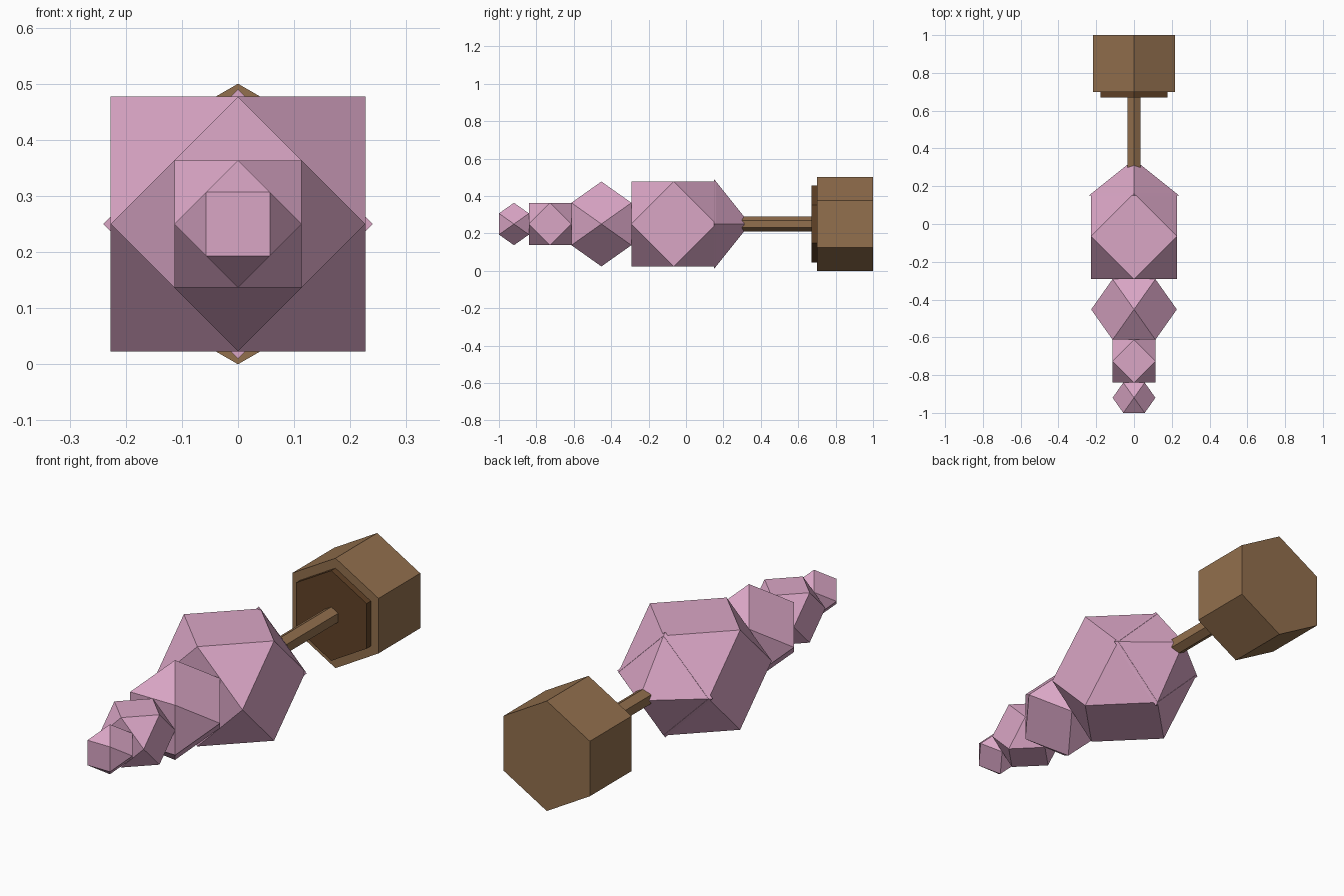
import bpy, bmesh
from math import sin, cos, pi, sqrt

if "Cube" in bpy.data.objects:
    bpy.data.objects.remove(bpy.data.objects["Cube"])

AXIS_Z = 0.25  # height of the long axis, which runs along y


def material(name, colour):
    m = bpy.data.materials.new(name)
    m.diffuse_color = (*colour, 1)
    m.use_nodes = True
    m.node_tree.nodes["Principled BSDF"].inputs["Base Color"].default_value = m.diffuse_color
    return m


pink = material("pink", (0.70, 0.38, 0.56))
brown = material("brown", (0.29, 0.16, 0.075))
dark_brown = material("dark_brown", (0.12, 0.055, 0.02))


def finish(name, bm, mat):
    bmesh.ops.recalc_face_normals(bm, faces=bm.faces)
    mesh = bpy.data.meshes.new(name)
    bm.to_mesh(mesh)
    bm.free()
    mesh.materials.append(mat)
    bpy.context.collection.objects.link(bpy.data.objects.new(name, mesh))


def ring(bm, sides, radius, y, angle):
    return [bm.verts.new((radius * cos(angle + 2 * pi * k / sides), y,
                          AXIS_Z + radius * sin(angle + 2 * pi * k / sides)))
            for k in range(sides)]


def frustum(name, sides, y0, r0, y1, r1, mat):
    """Closed prism or cut pyramid along y with one corner on top."""
    bm = bmesh.new()
    a, b = ring(bm, sides, r0, y0, pi / 2), ring(bm, sides, r1, y1, pi / 2)
    bm.faces.new(a)
    bm.faces.new(b)
    for k in range(sides):
        bm.faces.new((a[k - 1], a[k], b[k], b[k - 1]))
    finish(name, bm, mat)


def cuboctahedron(name, y, s, angle, mat):
    """Square end faces at y +/- s, wide square ring turned by 45 degrees between."""
    bm = bmesh.new()
    a = ring(bm, 4, s, y - s, angle)
    m = ring(bm, 4, s * sqrt(2), y, angle + pi / 4)
    b = ring(bm, 4, s, y + s, angle)
    bm.faces.new(a)
    bm.faces.new(b)
    for k in range(4):
        n = (k + 1) % 4
        bm.faces.new((a[k], a[n], m[k]))
        bm.faces.new((b[k], b[n], m[k]))
        bm.faces.new((a[k], m[k], b[k], m[k - 1]))
    finish(name, bm, mat)


# Pink segments, each larger than the last by the square root of two
y, s = -1.0, 0.0802
for i in range(4):
    cuboctahedron(f"segment_{i + 1}", y + s, s, pi / 4 if i % 2 == 0 else 0, pink)
    y += 2 * s
    s *= sqrt(2)

# Pyramid cap overhanging the back of the largest segment
frustum("back_cap", 4, 0.15, 0.24, 0.318, 0.03, pink)

# Hexagonal rod, collar and end block
frustum("rod", 6, 0.30, 0.04, 0.69, 0.04, brown)
frustum("collar", 6, 0.67, 0.205, 0.71, 0.205, dark_brown)
frustum("end_block", 6, 0.70, 0.25, 1.0, 0.25, brown)
